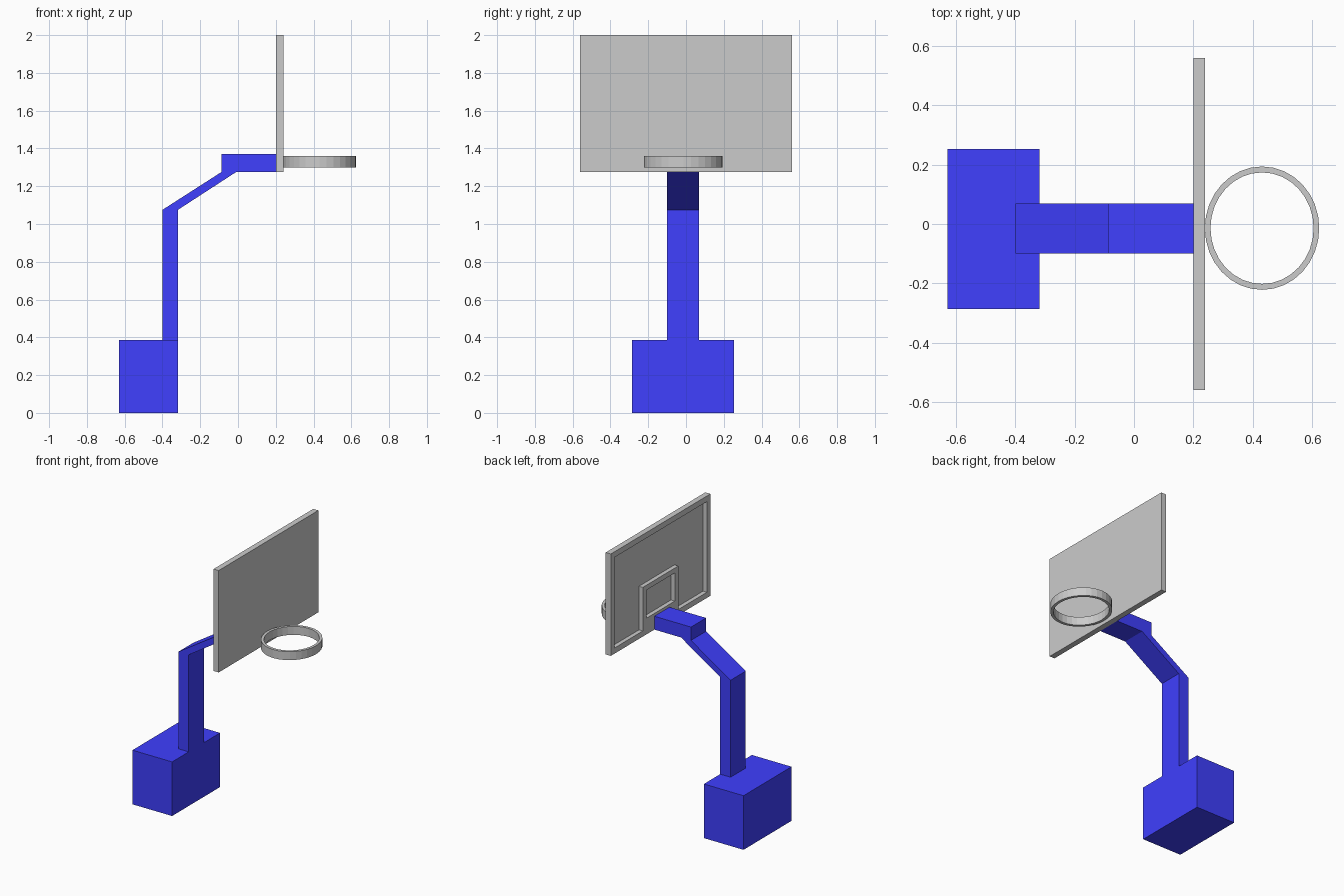
import bpy, bmesh, math

if "Cube" in bpy.data.objects:
    bpy.data.objects.remove(bpy.data.objects["Cube"])


def material(name, rgb):
    m = bpy.data.materials.new(name)
    m.diffuse_color = (*rgb, 1)
    m.use_nodes = True
    m.node_tree.nodes["Principled BSDF"].inputs["Base Color"].default_value = m.diffuse_color
    return m


BLUE = material("blue paint", (0.05, 0.05, 1.0))
STEEL = material("dark steel", (0.55, 0.56, 0.57))


def finish(name, bm, mat=None):
    bmesh.ops.recalc_face_normals(bm, faces=bm.faces)
    me = bpy.data.meshes.new(name)
    bm.to_mesh(me)
    bm.free()
    ob = bpy.data.objects.new(name, me)
    bpy.context.collection.objects.link(ob)
    if mat:
        me.materials.append(mat)
    return ob


def prism(name, profile, axis, lo, hi, mat=None):
    """Extrude a flat profile: axis 'y' takes (x, z) points, axis 'x' takes (y, z)."""
    bm = bmesh.new()
    place = (lambda p, d: (p[0], d, p[1])) if axis == 'y' else (lambda p, d: (d, p[0], p[1]))
    face = bm.faces.new([bm.verts.new(place(p, lo)) for p in profile])
    new = bmesh.ops.extrude_face_region(bm, geom=[face])["geom"]
    shift = (0, hi - lo, 0) if axis == 'y' else (hi - lo, 0, 0)
    bmesh.ops.translate(bm, vec=shift, verts=[v for v in new if isinstance(v, bmesh.types.BMVert)])
    return finish(name, bm, mat)


def rect(a0, a1, z0, z1):
    return [(a0, z0), (a1, z0), (a1, z1), (a0, z1)]


# Weighted base
prism("base", rect(-0.63, -0.318, 0, 0.385), 'y', -0.287, 0.253, BLUE)

# Post, slanted arm and bracket as one bent profile
prism("post_and_arm", [(-0.40, 0.385), (-0.318, 0.385), (-0.318, 1.075), (-0.01, 1.275),
                       (0.20, 1.275), (0.20, 1.37), (-0.088, 1.37), (-0.088, 1.275),
                       (-0.40, 1.075)], 'y', -0.10, 0.07, BLUE)

# Backboard, recessed at the back to leave a rim and a small framed square
board = prism("backboard", rect(-0.56, 0.56, 1.275, 2.0), 'x', 0.20, 0.24)
recess = [(-0.52, 1.315), (-0.20, 1.315), (-0.20, 1.625), (0.20, 1.625),
          (0.20, 1.315), (0.52, 1.315), (0.52, 1.96), (-0.52, 1.96)]
for name, shape in (("recess_cutter", recess),
                    ("square_cutter", rect(-0.16, 0.16, 1.39, 1.59))):
    cutter = prism(name, shape, 'x', 0.15, 0.23)
    cutter.hide_render = True
    cutter.hide_viewport = True
    mod = board.modifiers.new(name, 'BOOLEAN')
    mod.operation = 'DIFFERENCE'
    mod.solver = 'EXACT'
    mod.object = cutter

# Hoop: slightly oval flat band
N = 32
bm = bmesh.new()
section = [(0.193, 0.208, 1.30), (0.193, 0.208, 1.36), (0.174, 0.188, 1.36), (0.174, 0.188, 1.30)]
rings = []
for i in range(N):
    a = 2 * math.pi * i / N
    rings.append([bm.verts.new((0.432 + rx * math.cos(a), -0.014 + ry * math.sin(a), z))
                  for rx, ry, z in section])
for i in range(N):
    r, s = rings[i], rings[(i + 1) % N]
    for j in range(4):
        k = (j + 1) % 4
        bm.faces.new((r[j], s[j], s[k], r[k]))
finish("hoop", bm, STEEL)
